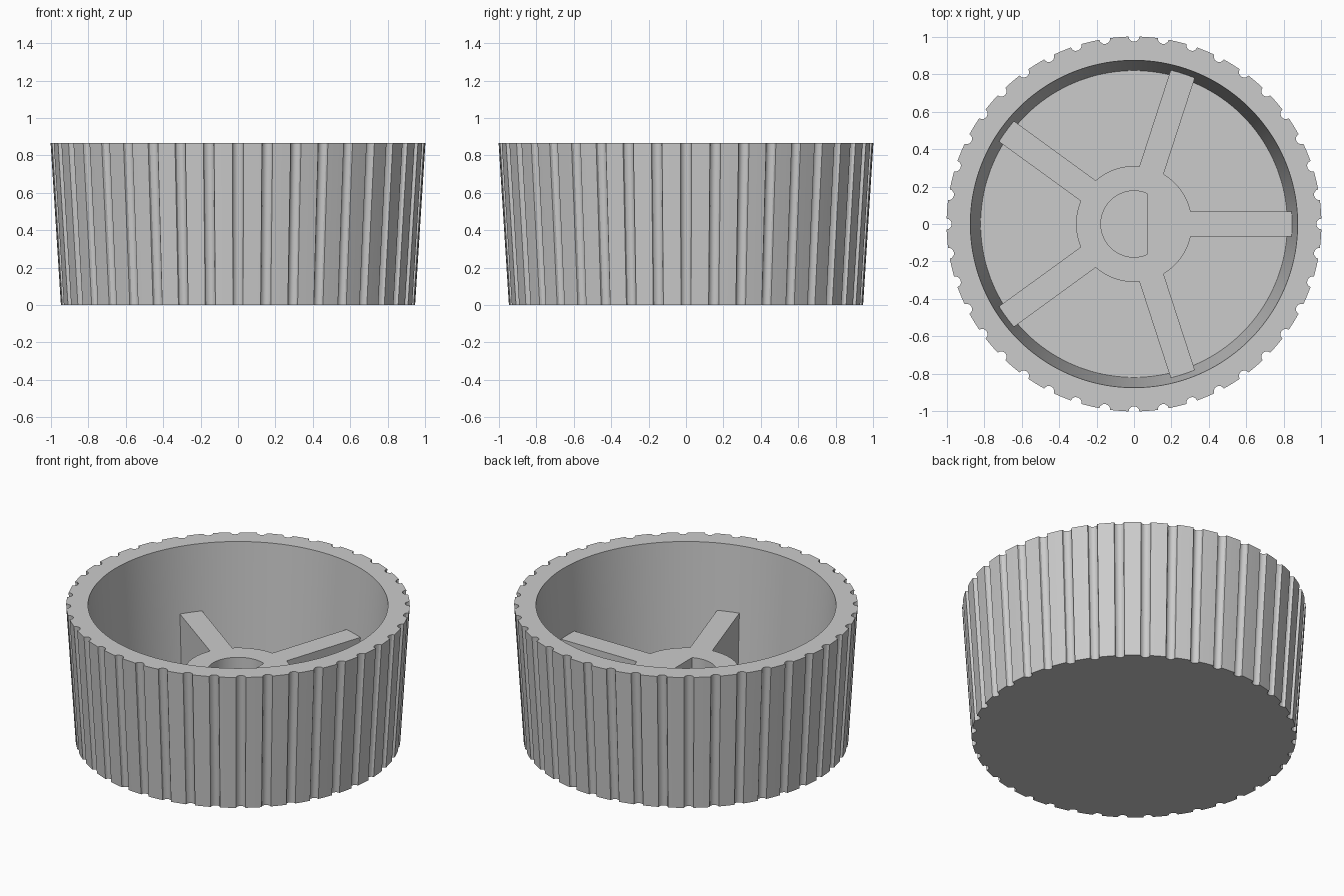
import bpy, bmesh
from math import sin, cos, pi, radians, sqrt, asin

if "Cube" in bpy.data.objects:
    bpy.data.objects.remove(bpy.data.objects["Cube"], do_unlink=True)

HEIGHT, FLOOR, HUB_TOP = 0.865, 0.09, 0.445
GROOVES, SIDES = 40, 160

grey = bpy.data.materials.new("plain grey")
grey.use_nodes = True
colour = (0.6, 0.6, 0.6, 1)
grey.diffuse_color = colour
grey.node_tree.nodes["Principled BSDF"].inputs["Base Color"].default_value = colour


def finish(name, bm):
    bmesh.ops.recalc_face_normals(bm, faces=bm.faces)
    mesh = bpy.data.meshes.new(name)
    bm.to_mesh(mesh)
    bm.free()
    mesh.materials.append(grey)
    obj = bpy.data.objects.new(name, mesh)
    bpy.context.collection.objects.link(obj)
    bpy.ops.object.select_all(action="DESELECT")
    obj.select_set(True)
    bpy.context.view_layer.objects.active = obj
    bpy.ops.object.shade_smooth_by_angle(angle=radians(30))
    return obj


def ring(bm, outline, z, scale=1.0):
    return [bm.verts.new((x * scale, y * scale, z)) for x, y in outline]


def bridge(bm, a, b):
    for i in range(len(a)):
        j = (i + 1) % len(a)
        bm.faces.new((a[i], a[j], b[j], b[i]))


def circle(radius, count):
    return [(radius * cos(2 * pi * i / count), radius * sin(2 * pi * i / count))
            for i in range(count)]


# Fluted outline: a round scallop followed by a plain rib, repeated
def fluted_outline(radius=1.002, scallop=0.029):
    points = []
    for g in range(GROOVES):
        a = 2 * pi * g / GROOVES
        for k in range(7):
            t = -pi / 2 + pi * k / 6
            out, side = radius - scallop * cos(t) * 0.95, scallop * sin(t)
            points.append((out * cos(a) - side * sin(a), out * sin(a) + side * cos(a)))
        mid = a + pi / GROOVES
        points.append((radius * cos(mid), radius * sin(mid)))
    return points


# Knob shell: tapered fluted outside, rim, tapered bore and floor
bm = bmesh.new()
flutes = fluted_outline()
bottom = ring(bm, flutes, 0, 0.945)
top = ring(bm, flutes, HEIGHT)
bridge(bm, bottom, top)
bm.faces.new(bottom)
rim_in = ring(bm, circle(0.875, len(flutes)), HEIGHT)
bridge(bm, top, rim_in)
floor = ring(bm, circle(0.82, len(flutes)), FLOOR)
bridge(bm, rim_in, floor)
bm.faces.new(floor)
finish("knob_shell", bm)


# Hub with a D-shaped shaft socket
def d_outline(radius, flat, count):
    return [(min(x, flat), y if x <= flat else
             max(-1, min(1, y / sqrt(radius ** 2 - flat ** 2))) * sqrt(radius ** 2 - flat ** 2))
            for x, y in circle(radius, count)]


bm = bmesh.new()
outer, socket = circle(0.31, SIDES), d_outline(0.177, 0.07, SIDES)
outer_low, outer_top = ring(bm, outer, FLOOR), ring(bm, outer, HUB_TOP)
socket_low, socket_top = ring(bm, socket, FLOOR), ring(bm, socket, HUB_TOP)
bridge(bm, outer_low, outer_top)
bridge(bm, outer_top, socket_top)
bridge(bm, socket_top, socket_low)
bridge(bm, socket_low, outer_low)
finish("hub", bm)

# Five spokes joining the hub to the wall
HALF = 0.068
for n in range(5):
    a = 2 * pi * n / 5
    bm = bmesh.new()
    corners = [(0.3, -HALF), (0.845, -HALF), (0.845, HALF), (0.3, HALF)]
    plan = [(x * cos(a) - y * sin(a), x * sin(a) + y * cos(a)) for x, y in corners]
    low, high = ring(bm, plan, FLOOR - 0.01), ring(bm, plan, HUB_TOP)
    bridge(bm, low, high)
    bm.faces.new(low)
    bm.faces.new(high)
    finish(f"spoke_{n + 1}", bm)
